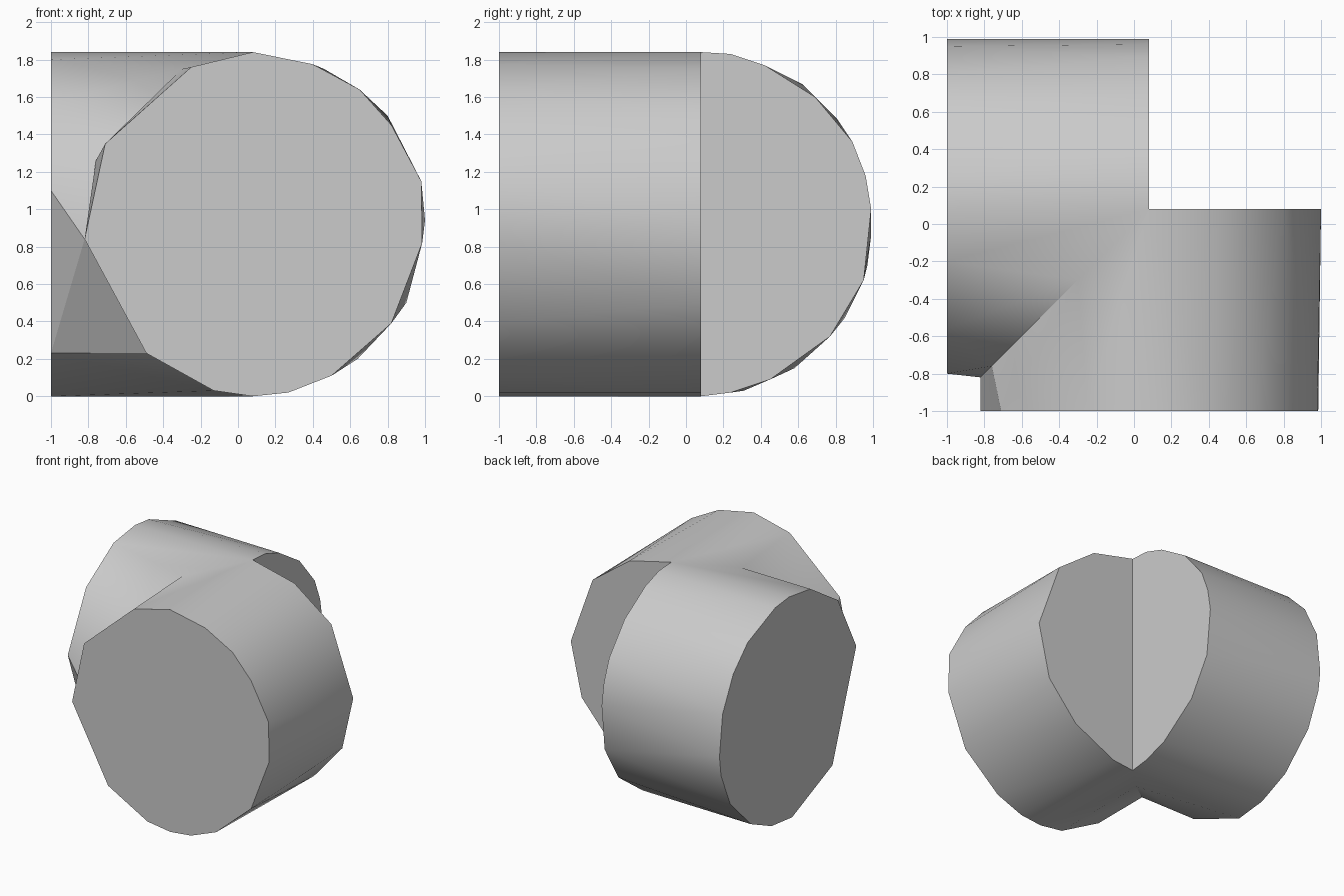
import bpy, bmesh, math

if "Cube" in bpy.data.objects:
    bpy.data.objects.remove(bpy.data.objects["Cube"])

grey = bpy.data.materials.new("plain grey")
grey.use_nodes = True
grey.diffuse_color = (0.6, 0.6, 0.6, 1)
grey.node_tree.nodes["Principled BSDF"].inputs["Base Color"].default_value = (0.6, 0.6, 0.6, 1)

MID = 0.08   # shared inner corner of the two barrels

# Corner seam where the barrels meet: (position along diagonal, height)
seam = [(MID, 1.84), (-0.3, 1.75), (-0.76, 1.26), (-0.82, 0.84),
        (-0.49, 0.23), (-0.13, 0.03), (MID, 0)]

# Outer end outlines and inner half outlines: (across, height)
front_end = [(MID, 1.84), (0.4, 1.775), (0.65, 1.64), (0.82, 1.45), (0.98, 1.15),
             (0.985, 0.82), (0.82, 0.39), (0.5, 0.11), (0.27, 0.02), (MID, 0),
             (-0.13, 0.03), (-0.49, 0.23), (-0.82, 0.84), (-0.71, 1.35), (-0.25, 1.76)]
front_half = [(MID, 1.84), (0.46, 1.75), (0.8, 1.5), (1, 0.94), (0.9, 0.5),
              (0.64, 0.2), (0.27, 0.02), (MID, 0)]
side_end = [(0.26, 1.82), (MID, 1.84), (-0.2, 1.8), (-0.56, 1.57), (-0.8, 1.1),
            (-0.49, 0.23), (0.04, 0), (0.31, 0.03), (0.58, 0.15), (0.85, 0.42),
            (0.97, 0.7), (0.99, 0.86), (0.95, 1.2), (0.81, 1.48), (0.62, 1.67)]
side_half = [(MID, 1.84), (0.24, 1.83), (0.42, 1.77), (0.69, 1.6), (0.89, 1.36),
             (0.96, 1.18), (0.99, 1), (0.95, 0.62), (0.77, 0.32), (0.45, 0.09),
             (0.24, 0.02), (MID, 0)]


def add_barrel(bm, end, half, along_x):
    """Hull one mitred barrel, then open it along the seam plane."""
    points = [(a, -1, z) for a, z in end] + [(a, MID, z) for a, z in half]
    points += [(d, d, z) for d, z in seam]
    part = bmesh.new()
    for a, b, z in points:
        part.verts.new((b, a, z) if along_x else (a, b, z))
    bmesh.ops.remove_doubles(part, verts=part.verts, dist=0.001)
    bmesh.ops.convex_hull(part, input=part.verts)
    bmesh.ops.delete(part, geom=[v for v in part.verts if not v.link_faces], context="VERTS")
    inner = [f for f in part.faces if all(abs(v.co.x - v.co.y) < 0.001 for v in f.verts)]
    bmesh.ops.delete(part, geom=inner, context="FACES")
    bmesh.ops.dissolve_limit(part, angle_limit=math.radians(0.5),
                             verts=part.verts, edges=part.edges)
    temp = bpy.data.meshes.new("barrel")
    part.to_mesh(temp)
    part.free()
    bm.from_mesh(temp)
    bpy.data.meshes.remove(temp)


# Two barrels welded into one corner joint
bm = bmesh.new()
add_barrel(bm, front_end, front_half, False)
add_barrel(bm, side_end, side_half, True)
bmesh.ops.remove_doubles(bm, verts=bm.verts, dist=0.001)
bmesh.ops.recalc_face_normals(bm, faces=bm.faces)
mesh = bpy.data.meshes.new("corner_joint")
bm.to_mesh(mesh)
bm.free()
mesh.materials.append(grey)
joint = bpy.data.objects.new("corner_joint", mesh)
bpy.context.collection.objects.link(joint)

# Soft barrel sides, crisp ends
bpy.ops.object.select_all(action="DESELECT")
joint.select_set(True)
bpy.context.view_layer.objects.active = joint
bpy.ops.object.shade_smooth_by_angle(angle=math.radians(30))
